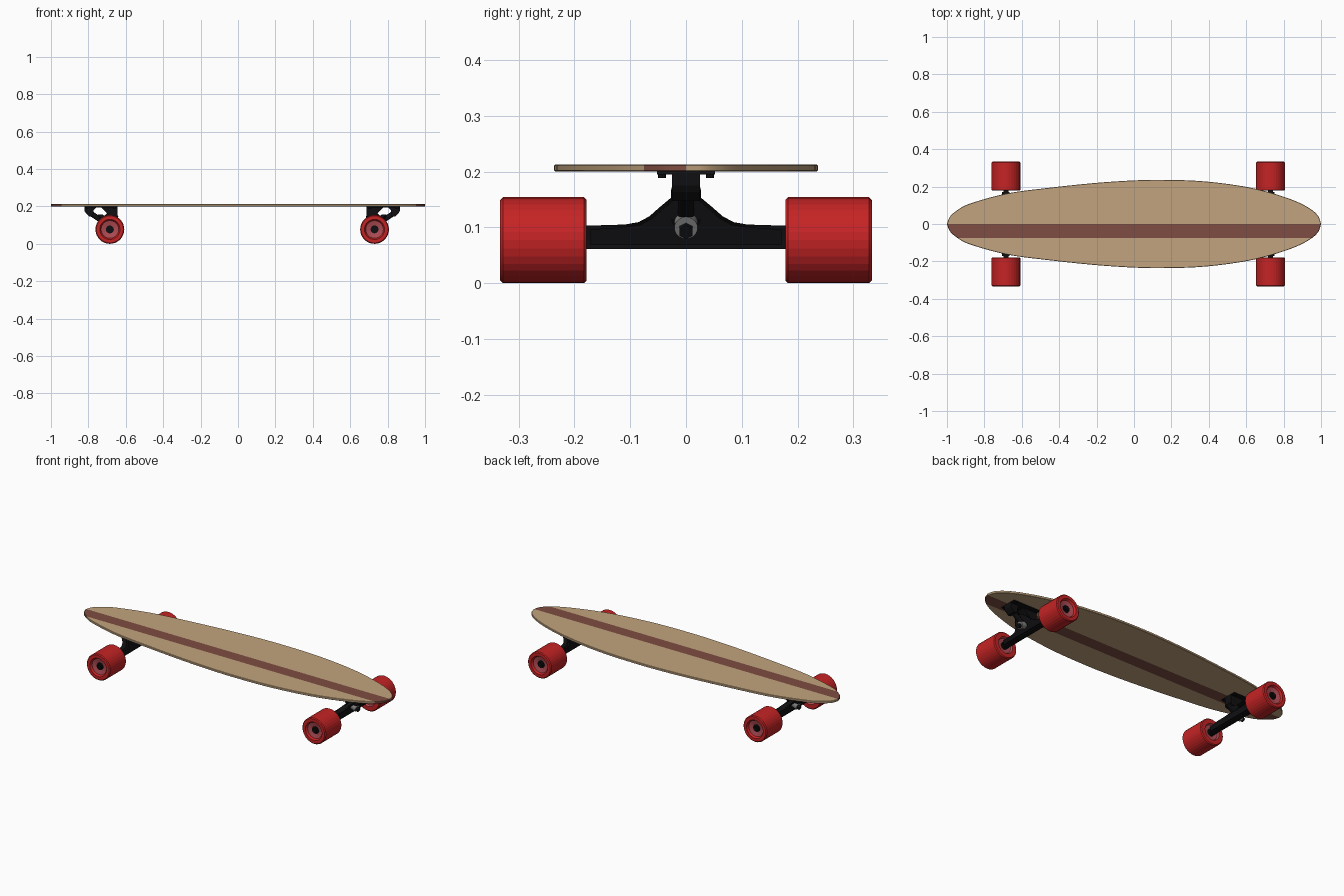
import bpy, bmesh, math
from mathutils import Vector, Matrix

if "Cube" in bpy.data.objects:
    bpy.data.objects.remove(bpy.data.objects["Cube"])


def mat(name, rgb):
    m = bpy.data.materials.new(name)
    m.diffuse_color = (*rgb, 1)
    m.use_nodes = True
    m.node_tree.nodes["Principled BSDF"].inputs["Base Color"].default_value = m.diffuse_color
    return m


WOOD = mat("light wood", (0.54, 0.37, 0.21))
STRIPE = mat("brown stripe", (0.21, 0.075, 0.054))
RED = mat("red urethane", (0.56, 0.017, 0.018))
CORE = mat("wheel core", (0.42, 0.07, 0.085))
BLACK = mat("black metal", (0.005, 0.005, 0.006))
GREY = mat("grey steel", (0.22, 0.22, 0.22))


def finish(name, bm, mats, smooth=None, xf=None):
    if xf:
        bm.transform(xf)
    bmesh.ops.recalc_face_normals(bm, faces=bm.faces)
    me = bpy.data.meshes.new(name)
    bm.to_mesh(me)
    bm.free()
    for m in mats:
        me.materials.append(m)
    ob = bpy.data.objects.new(name, me)
    bpy.context.collection.objects.link(ob)
    if smooth:
        bpy.ops.object.select_all(action='DESELECT')
        ob.select_set(True)
        bpy.context.view_layer.objects.active = ob
        bpy.ops.object.shade_smooth_by_angle(angle=math.radians(smooth))
    return ob


def prism(pts, vec):
    """Polygon of 3D points extruded along vec."""
    bm = bmesh.new()
    f = bm.faces.new([bm.verts.new(p) for p in pts])
    r = bmesh.ops.extrude_face_region(bm, geom=[f])
    bmesh.ops.translate(bm, vec=vec, verts=[v for v in r['geom'] if isinstance(v, bmesh.types.BMVert)])
    return bm


def rod(a, b, r, segs=16):
    a, b = Vector(a), Vector(b)
    d = b - a
    bm = bmesh.new()
    bmesh.ops.create_cone(bm, cap_ends=True, segments=segs, radius1=r, radius2=r, depth=d.length,
                          matrix=Matrix.Translation((a + b) / 2) @ d.to_track_quat('Z', 'Y').to_matrix().to_4x4())
    return bm


def spline(p, n):
    """Catmull-Rom curve through the points."""
    p = [Vector(q) for q in p]
    p = [2 * p[0] - p[1]] + p + [2 * p[-1] - p[-2]]
    out = []
    for i in range(1, len(p) - 2):
        a, b, c, d = p[i - 1:i + 3]
        for k in range(n):
            t = k / n
            out.append(0.5 * (2 * b + (c - a) * t + (2 * a - 5 * b + 4 * c - d) * t * t
                              + (3 * b - a - 3 * c + d) * t ** 3))
    return out + [p[-2]]


# Deck: pintail outline, cut along the stripe borders
half = spline([(-1, 0), (-.985, .038), (-.95, .07), (-.88, .108), (-.68, .163), (-.45, .194), (-.2, .22),
               (0, .233), (.15, .236), (.35, .23), (.55, .207), (.7, .176), (.85, .128), (.94, .083),
               (.985, .042), (1, 0)], 5)
outline = [(q.x, q.y, .2) for q in half] + [(q.x, -q.y, .2) for q in half[-2:0:-1]]
bm = prism(outline, (0, 0, .013))
rims = [e for e in bm.edges if abs(e.verts[0].co.z - e.verts[1].co.z) < 1e-6]
bmesh.ops.bevel(bm, geom=rims, offset=.002, segments=1, affect='EDGES')
for y in (0, -.075):
    bmesh.ops.bisect_plane(bm, geom=bm.verts[:] + bm.edges[:] + bm.faces[:], plane_co=(0, y, 0), plane_no=(0, 1, 0))
for f in bm.faces:
    f.material_index = int(-.075 < f.calc_center_median().y < 0)
finish("deck", bm, [WOOD, STRIPE], 30)


def wheel(name, xf):
    # Lathed wheel with rounded lips and recessed core
    prof = [(.012, .192), (.042, .188), (.048, .178), (.072, .178), (.077, .183), (.077, .328), (.072, .333),
            (.054, .333), (.047, .322), (.022, .316), (.022, .312), (.012, .312)]
    bm = bmesh.new()
    vs = [bm.verts.new((r, y, 0)) for r, y in prof]
    es = [bm.edges.new((vs[i], vs[(i + 1) % len(vs)])) for i in range(len(vs))]
    bmesh.ops.spin(bm, geom=vs + es, cent=(0, 0, 0), axis=(0, 1, 0), angle=math.tau, steps=32)
    bmesh.ops.remove_doubles(bm, verts=bm.verts, dist=1e-5)
    for f in bm.faces:
        c = f.calc_center_median()
        f.material_index = int(math.hypot(c.x, c.z) < .048)
    bm.transform(Matrix.Translation((0, 0, .077)))
    finish(name, bm, [RED, CORE], 10, xf)


def truck(label, cx, sx):
    # Local frame: axle at x = 0, +x points to the board's end
    xf = Matrix.Translation((cx, 0, 0)) @ Matrix.Diagonal((sx, 1, 1, 1))

    def part(name, bm, m=BLACK, smooth=None):
        finish(label + "_" + name, bm, [m], smooth, xf)

    def side_plate(name, xz, w):
        part(name, prism([(x, -w, z) for x, z in xz], (0, 2 * w, 0)))

    # Baseplate with kingpin block and pivot tab
    side_plate("baseplate", [(-.042, .195), (.135, .195), (.135, .2), (-.042, .2)], .052)
    side_plate("kingpin_block", [(-.042, .197), (-.042, .15), (-.034, .138), (-.01, .138), (.03, .178), (.05, .197)], .025)
    side_plate("pivot_tab", [(.07, .197), (.088, .18), (.088, .157), (.097, .147), (.112, .147),
                             (.128, .163), (.135, .175), (.135, .197)], .025)

    # Hanger: hump leaning towards the pivot
    edge = [(.178, .103), (.11, .105), (.085, .109), (.065, .12), (.045, .138), (.028, .152), (.015, .156)]
    yz = edge + [(-y, z) for y, z in reversed(edge)] + [(-.178, .061), (.178, .061)]
    bm = prism([(-.02, y, z) for y, z in yz], (.04, 0, 0))
    for v in bm.verts:
        v.co.x += max(0, v.co.z - .105) * 1.0
    bmesh.ops.bevel(bm, geom=[e for e in bm.edges if abs(e.verts[0].co.x - e.verts[1].co.x) < .035],
                    offset=.007, segments=2, affect='EDGES')
    part("hanger", bm, smooth=35)
    part("pivot_arm", rod((.03, 0, .115), (.105, 0, .165), .014), smooth=40)

    # Kingpin, bushings and nut
    part("bushing", rod((-.03, 0, .165), (.03, 0, .115), .027, 20), smooth=40)
    part("kingpin_washer", rod((.02, 0, .112), (.052, 0, .099), .021, 20), GREY, 40)
    part("kingpin_nut", rod((.04, 0, .1), (.064, 0, .091), .013, 6))

    # Axle, bearings, axle nuts and mounting bolts
    part("axle", rod((0, -.328, .077), (0, .328, .077), .008, 12), smooth=40)
    for s, sn in ((-1, "front"), (1, "back")):
        part(sn + "_bearing", rod((0, s * .18, .077), (0, s * .319, .077), .021, 20), smooth=40)
        part(sn + "_axle_nut", rod((0, s * .315, .077), (0, s * .327, .077), .014, 6))
        wheel(label + "_" + sn + "_wheel", xf @ Matrix.Diagonal((1, s, 1, 1)))
        for i, x in enumerate((-.027, .12)):
            part(f"{sn}_bolt_{i + 1}", rod((x, s * .043, .188), (x, s * .043, .198), .007, 8))


truck("left_truck", -.685, -1)
truck("right_truck", .73, 1)
